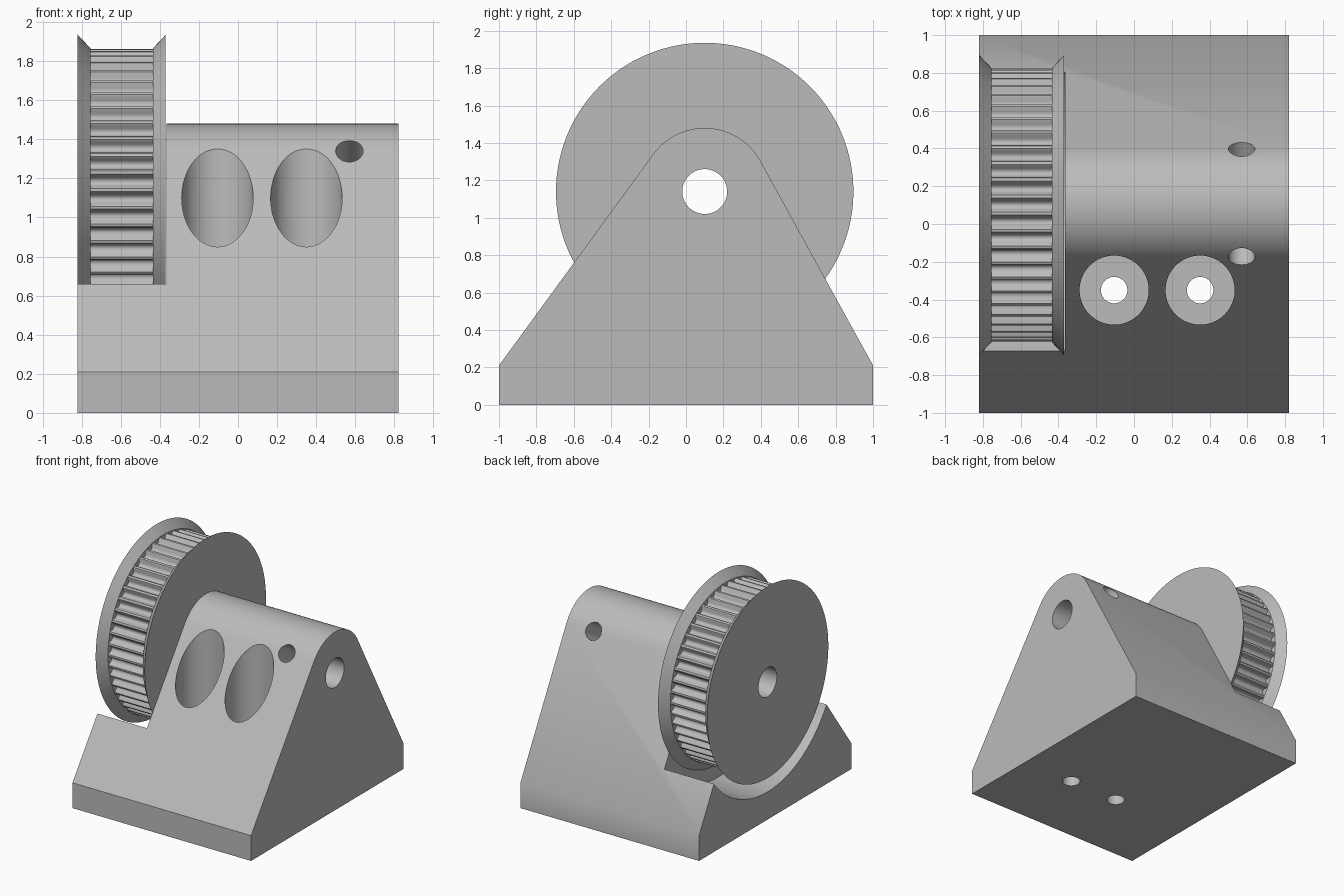
import bpy, bmesh, math
from mathutils import Vector, Matrix

if "Cube" in bpy.data.objects:
    bpy.data.objects.remove(bpy.data.objects["Cube"], do_unlink=True)

HALF = 0.82                      # half width of the bracket
AY, AZ = 0.1, 1.14               # axle position
NOSE = 0.34                      # radius of the rounded top
BORE = 0.12
TEETH, STEPS = 50, 12

grey = bpy.data.materials.new("plain grey")
grey.use_nodes = True
grey.diffuse_color = (0.5, 0.5, 0.5, 1)
grey.node_tree.nodes["Principled BSDF"].inputs["Base Color"].default_value = (0.5, 0.5, 0.5, 1)


def finish(name, bm):
    bmesh.ops.recalc_face_normals(bm, faces=bm.faces)
    mesh = bpy.data.meshes.new(name)
    bm.to_mesh(mesh)
    bm.free()
    mesh.materials.append(grey)
    obj = bpy.data.objects.new(name, mesh)
    bpy.context.collection.objects.link(obj)
    return obj


def activate(obj):
    bpy.ops.object.select_all(action='DESELECT')
    obj.select_set(True)
    bpy.context.view_layer.objects.active = obj


def rod(a, b, radius, segments=64):
    """Cylinder running from a to b."""
    a, b = Vector(a), Vector(b)
    bm = bmesh.new()
    place = Matrix.Translation((a + b) / 2) @ (b - a).to_track_quat('Z', 'Y').to_matrix().to_4x4()
    bmesh.ops.create_cone(bm, cap_ends=True, segments=segments, radius1=radius,
                          radius2=radius, depth=(b - a).length, matrix=place)
    return finish("cutter", bm)


def cut(obj, cutter):
    cutter.hide_render = True
    mod = obj.modifiers.new("cut", 'BOOLEAN')
    mod.operation, mod.solver, mod.object = 'DIFFERENCE', 'EXACT', cutter
    activate(obj)
    bpy.ops.object.modifier_apply(modifier=mod.name)
    bpy.data.objects.remove(cutter, do_unlink=True)


def tangent_angle(y, z, side):
    """Angle on the nose where a line from (y, z) touches it."""
    dy, dz = y - AY, z - AZ
    return math.atan2(dz, dy) + side * math.acos(NOSE / math.hypot(dy, dz))


# Bracket: sloped sides running tangent into a rounded top
back = tangent_angle(1, 0.21, 1)
front = tangent_angle(-1, 0.21, -1) % (2 * math.pi)
profile = [(-1, 0.21), (-1, 0), (1, 0), (1, 0.21)]
for i in range(33):
    a = back + (front - back) * i / 32
    profile.append((AY + NOSE * math.cos(a), AZ + NOSE * math.sin(a)))
bm = bmesh.new()
side = bm.faces.new([bm.verts.new((-HALF, y, z)) for y, z in profile])
grown = bmesh.ops.extrude_face_region(bm, geom=[side])["geom"]
bmesh.ops.translate(bm, vec=(2 * HALF, 0, 0),
                    verts=[v for v in grown if isinstance(v, bmesh.types.BMVert)])
bracket = finish("bracket", bm)

# Wheel pocket and axle bore
cut(bracket, rod((-1, AY, AZ), (-0.365, AY, AZ), 0.91, 160))
cut(bracket, rod((-1, AY, AZ), (1, AY, AZ), BORE))

# Counterbored mounting holes
for x in (-0.105, 0.35):
    cut(bracket, rod((x, -0.35, 0.3), (x, -0.35, 2), 0.183))
    cut(bracket, rod((x, -0.35, -0.1), (x, -0.35, 0.5), 0.07))

# Set screw holes square to each slope
for a in (front, back):
    cut(bracket, rod((0.57, AY, AZ),
                     (0.57, AY + 0.6 * math.cos(a), AZ + 0.6 * math.sin(a)), 0.07))


# Toothed belt wheel with two flared flanges, turned around the axle
def tooth_radius(i):
    u = ((i % STEPS) / STEPS - 0.5) / 0.34
    return 0.722 - 0.042 * math.sqrt(max(0, 1 - u * u))


bm = bmesh.new()
rings = []
for i in range(TEETH * STEPS):
    a = 2 * math.pi * i / (TEETH * STEPS)
    t = tooth_radius(i)
    section = [(-0.82, BORE), (-0.82, 0.795), (-0.755, 0.726), (-0.755, t),
               (-0.435, t), (-0.435, 0.726), (-0.37, 0.795), (-0.37, BORE)]
    rings.append([bm.verts.new((x, AY + r * math.cos(a), AZ + r * math.sin(a)))
                  for x, r in section])
for i, ring in enumerate(rings):
    after = rings[(i + 1) % len(rings)]
    for j in range(len(ring)):
        k = (j + 1) % len(ring)
        bm.faces.new((ring[j], ring[k], after[k], after[j]))
wheel = finish("belt_wheel", bm)

for obj in (bracket, wheel):
    activate(obj)
    bpy.ops.object.shade_smooth_by_angle(angle=math.radians(30))
